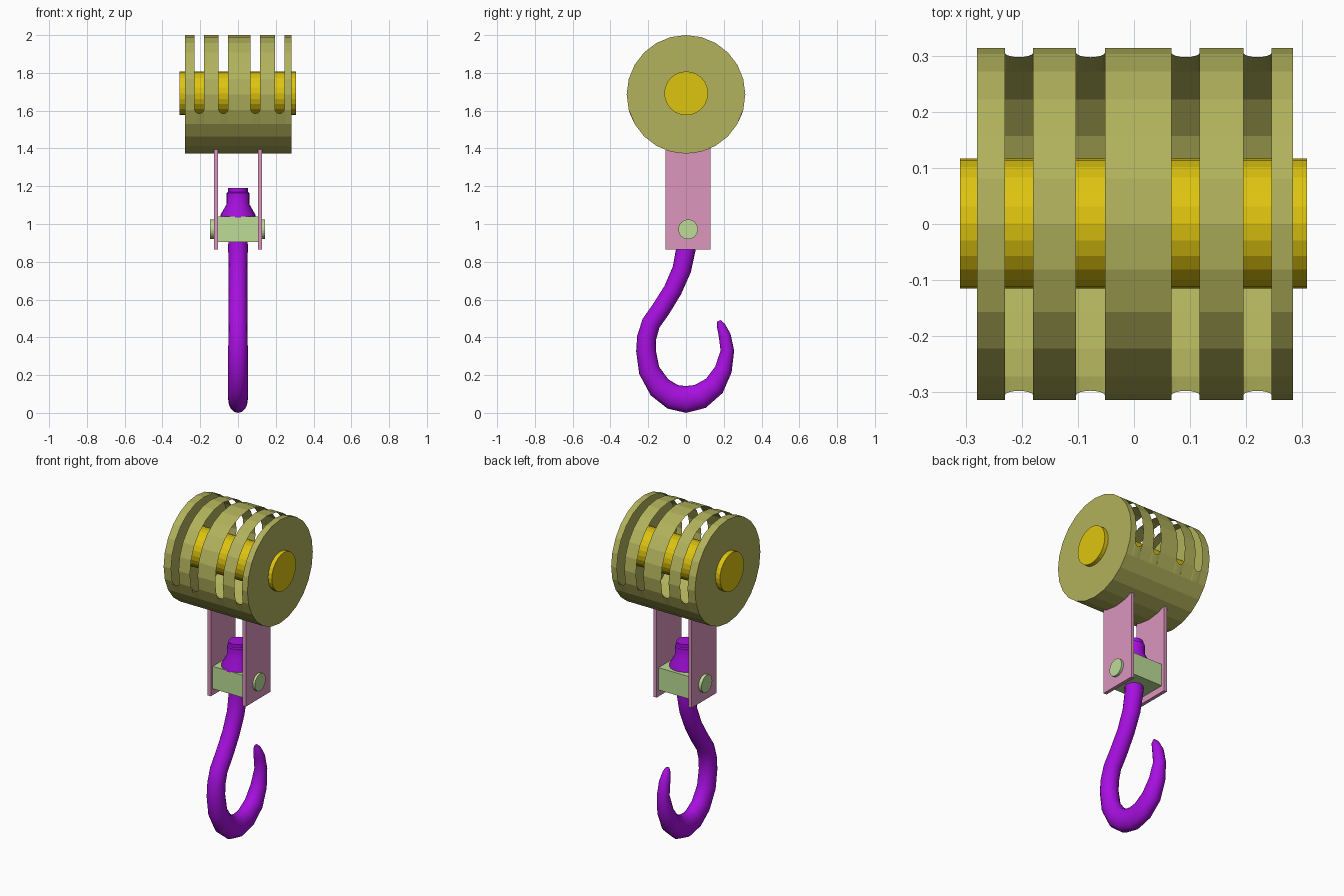
import bpy, bmesh
from math import sin, cos, pi, sqrt, asin, radians
from mathutils import Vector, Matrix

if "Cube" in bpy.data.objects:
    bpy.data.objects.remove(bpy.data.objects["Cube"], do_unlink=True)


def material(name, rgb):
    """Flat material from 0-255 display values."""
    lin = [((c / 255 + 0.055) / 1.055) ** 2.4 for c in rgb] + [1.0]
    m = bpy.data.materials.new(name)
    m.use_nodes = True
    m.diffuse_color = lin
    m.node_tree.nodes["Principled BSDF"].inputs["Base Color"].default_value = lin
    return m


OLIVE = material("olive", (178, 178, 92))
YELLOW = material("yellow", (222, 196, 15))
PINK = material("pink", (220, 150, 190))
GREEN = material("pale green", (188, 220, 150))
PURPLE = material("purple", (167, 15, 224))


def finish(name, bm, mat, smooth=False):
    bmesh.ops.remove_doubles(bm, verts=bm.verts, dist=1e-5)
    bmesh.ops.recalc_face_normals(bm, faces=bm.faces)
    me = bpy.data.meshes.new(name)
    bm.to_mesh(me)
    bm.free()
    me.materials.append(mat)
    ob = bpy.data.objects.new(name, me)
    bpy.context.collection.objects.link(ob)
    if smooth:
        bpy.ops.object.select_all(action='DESELECT')
        ob.select_set(True)
        bpy.context.view_layer.objects.active = ob
        bpy.ops.object.shade_smooth_by_angle(angle=radians(35))
    return ob


def rod(name, x0, x1, y, z, r, sides, mat):
    """Cylinder lying along x."""
    bm = bmesh.new()
    bmesh.ops.create_cone(bm, cap_ends=True, segments=sides, radius1=r, radius2=r,
                          depth=x1 - x0,
                          matrix=Matrix.Translation(((x0 + x1) / 2, y, z))
                          @ Matrix.Rotation(pi / 2, 4, 'Y'))
    return finish(name, bm, mat)


def loft(bm, rings, closed):
    """Join successive point rings with quads."""
    rows = [[bm.verts.new(p) for p in ring] for ring in rings]
    for a, b in zip(rows, rows[1:]):
        n = len(a)
        for i in range(n if closed else n - 1):
            j = (i + 1) % n
            bm.faces.new((a[i], a[j], b[j], b[i]))
    return rows


# Drum: thin shell with U-ended slots through its upper side
DRUM_Z, DRUM_R, DRUM_X0, DRUM_X1 = 1.686, 0.314, -0.28, 0.283
SLOTS = [(-0.23, -0.18), (-0.103, -0.052), (0.067, 0.117), (0.195, 0.245)]


def drum_point(x, angle):
    return Vector((x, DRUM_R * cos(angle), DRUM_Z + DRUM_R * sin(angle)))


def full_ring(x):
    return [drum_point(x, 2 * pi * i / 24) for i in range(24)]


def slot_arc(x, a, b):
    """Lower arc left under a slot at x."""
    half = (b - a) / 2
    dx = min(abs(x - (a + b) / 2), half)
    drop = DRUM_Z - 1.61 + sqrt(half * half - dx * dx)
    end = asin(drop / DRUM_R)
    steps = [radians(d) for d in range(30, 151, 15)]
    return [drum_point(x, -t) for t in [end] + steps + [pi - end]]


bm = bmesh.new()
edges = [DRUM_X0] + [x for s in SLOTS for x in s] + [DRUM_X1]
for a, b in zip(edges[::2], edges[1::2]):
    rows = loft(bm, [full_ring(a), full_ring(b)], True)
    if a == DRUM_X0:
        bm.faces.new(rows[0])
    if b == DRUM_X1:
        bm.faces.new(rows[1])
for a, b in SLOTS:
    mid, half = (a + b) / 2, (b - a) / 2
    xs = [mid - half * cos(pi * k / 8) for k in range(9)]
    loft(bm, [slot_arc(x, a, b) for x in xs], False)
finish("slotted_drum", bm, OLIVE)

# Axle through the drum
rod("drum_axle", -0.31, 0.308, 0.001, 1.692, 0.116, 24, YELLOW)

# Side plates hanging under the drum, tops following its curve
Y0, Y1 = -0.108, 0.129
for name, xa, xb in (("right_plate", -0.128, -0.107), ("left_plate", 0.107, 0.128)):
    outline = [(Y0, 0.865), (Y1, 0.865)]
    for k in range(9):
        y = Y1 + (Y0 - Y1) * k / 8
        outline.append((y, DRUM_Z - sqrt(DRUM_R ** 2 - y * y) + 0.002))
    bm = bmesh.new()
    rows = loft(bm, [[(x, y, z) for y, z in outline] for x in (xa, xb)], True)
    for r in rows:
        bm.faces.new(r)
    finish(name, bm, PINK)

# Cross block and its pin
bm = bmesh.new()
bmesh.ops.create_cube(bm, size=1, matrix=Matrix.Translation((0, 0.01, 0.972))
                      @ Matrix.Diagonal((0.214, 0.2, 0.136, 1)))
finish("cross_block", bm, GREEN)
rod("block_pin", -0.148, 0.142, 0.011, 0.972, 0.052, 32, GREEN)

# Collar and nut above the block
bm = bmesh.new()
profile = [(0.092, 1.035), (0.092, 1.05), (0.06, 1.105), (0.06, 1.165),
           (0.052, 1.17), (0.052, 1.19)]
rows = loft(bm, [[(r * cos(t * pi / 12), r * sin(t * pi / 12), z) for t in range(24)]
                 for r, z in profile], True)
bm.faces.new(rows[0])
bm.faces.new(rows[-1])
finish("hook_collar", bm, PURPLE, True)

# Hook: swept tube; each station is y, z, half thickness
stations = [(0, 1.0, .05), (0, .87, .052), (-.022, .76, .05), (-.07, .65, .049),
            (-.132, .55, .05), (-.185, .475, .05), (-.208, .4, .051), (-.212, .33, .052),
            (-.195, .225, .056), (-.14, .135, .063), (-.07, .085, .068), (0, .071, .071),
            (.075, .087, .067), (.15, .143, .058), (.198, .23, .046), (.219, .33, .036),
            (.205, .41, .032), (.184, .465, .022), (.174, .488, .009)]
rings = []
for i, (y, z, r) in enumerate(stations):
    p, q = stations[max(i - 1, 0)], stations[min(i + 1, len(stations) - 1)]
    tangent = Vector((0, q[0] - p[0], q[1] - p[1])).normalized()
    side = Vector((1, 0, 0))
    normal = tangent.cross(side)
    wide = min(r, 0.052)
    rings.append([Vector((0, y, z)) + side * wide * cos(t * pi / 8)
                  + normal * r * sin(t * pi / 8) for t in range(16)])
bm = bmesh.new()
rows = loft(bm, rings, True)
bm.faces.new(rows[0])
bm.faces.new(rows[-1])
finish("hook", bm, PURPLE, True)
